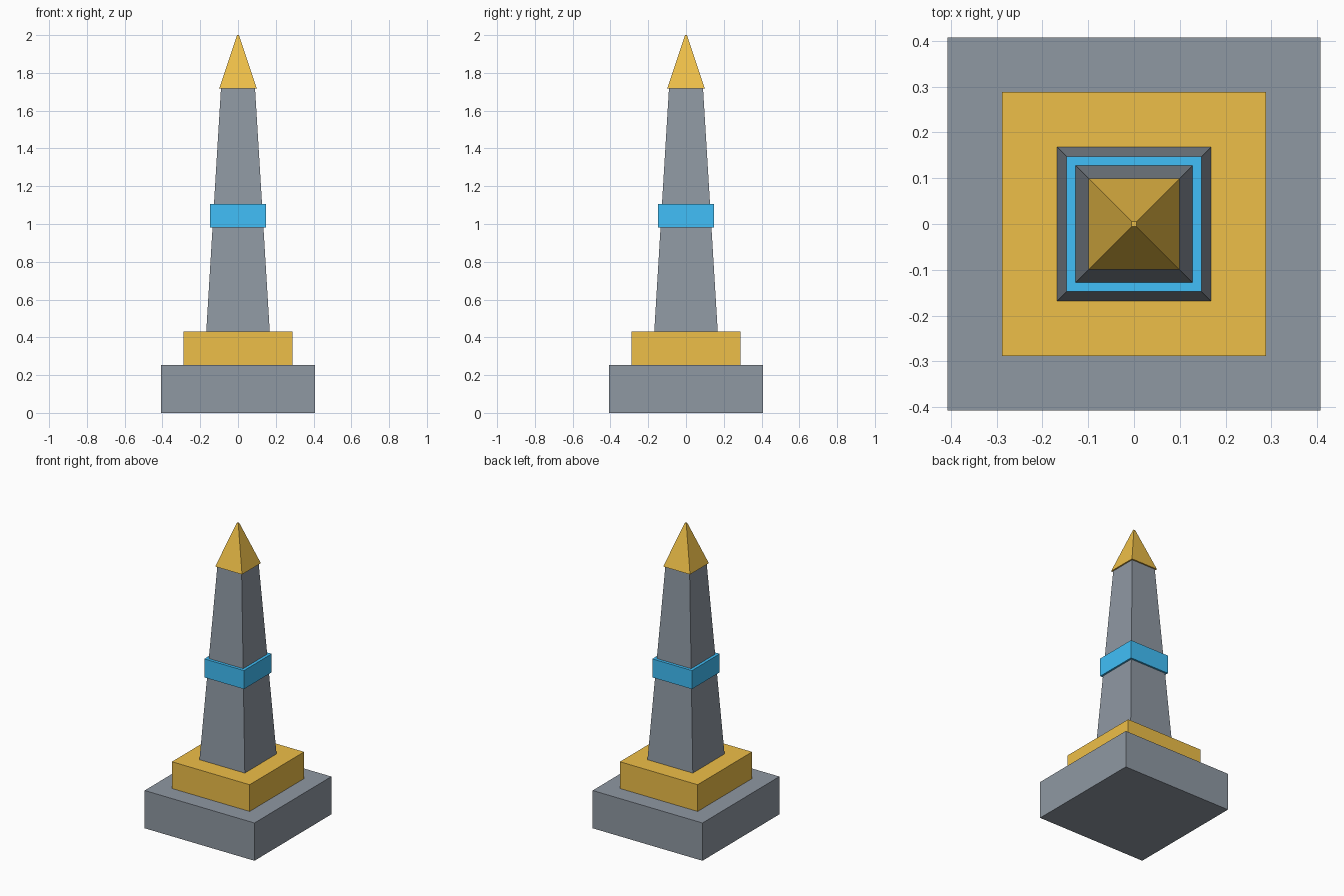
import bpy, bmesh

if "Cube" in bpy.data.objects:
    bpy.data.objects.remove(bpy.data.objects["Cube"])


def material(name, color):
    m = bpy.data.materials.new(name)
    m.diffuse_color = color
    m.use_nodes = True
    m.node_tree.nodes["Principled BSDF"].inputs["Base Color"].default_value = m.diffuse_color
    return m


def tapered_block(name, half_bottom, half_top, z0, z1, mat):
    """Square block whose top may be narrower than its bottom."""
    bm = bmesh.new()
    bmesh.ops.create_cube(bm, size=2)
    for v in bm.verts:
        top = v.co.z > 0
        half = half_top if top else half_bottom
        v.co = (v.co.x * half, v.co.y * half, z1 if top else z0)
    mesh = bpy.data.meshes.new(name)
    bm.to_mesh(mesh)
    bm.free()
    mesh.materials.append(mat)
    obj = bpy.data.objects.new(name, mesh)
    bpy.context.collection.objects.link(obj)
    return obj


stone = material("stone", (0.275, 0.315, 0.365, 1))
gold = material("gold", (0.855, 0.52, 0.065, 1))
blue = material("blue", (0.052, 0.52, 0.94, 1))

# Stepped base
tapered_block("base", 0.407, 0.407, 0, 0.253, stone)
tapered_block("plinth", 0.288, 0.288, 0.253, 0.432, gold)

# Tapering shaft with a band around its middle
tapered_block("shaft", 0.168, 0.09, 0.432, 1.72, stone)
tapered_block("band", 0.147, 0.147, 0.981, 1.105, blue)

# Pointed cap with a tiny flat tip
tapered_block("cap", 0.0995, 0.005, 1.718, 2.0, gold)
